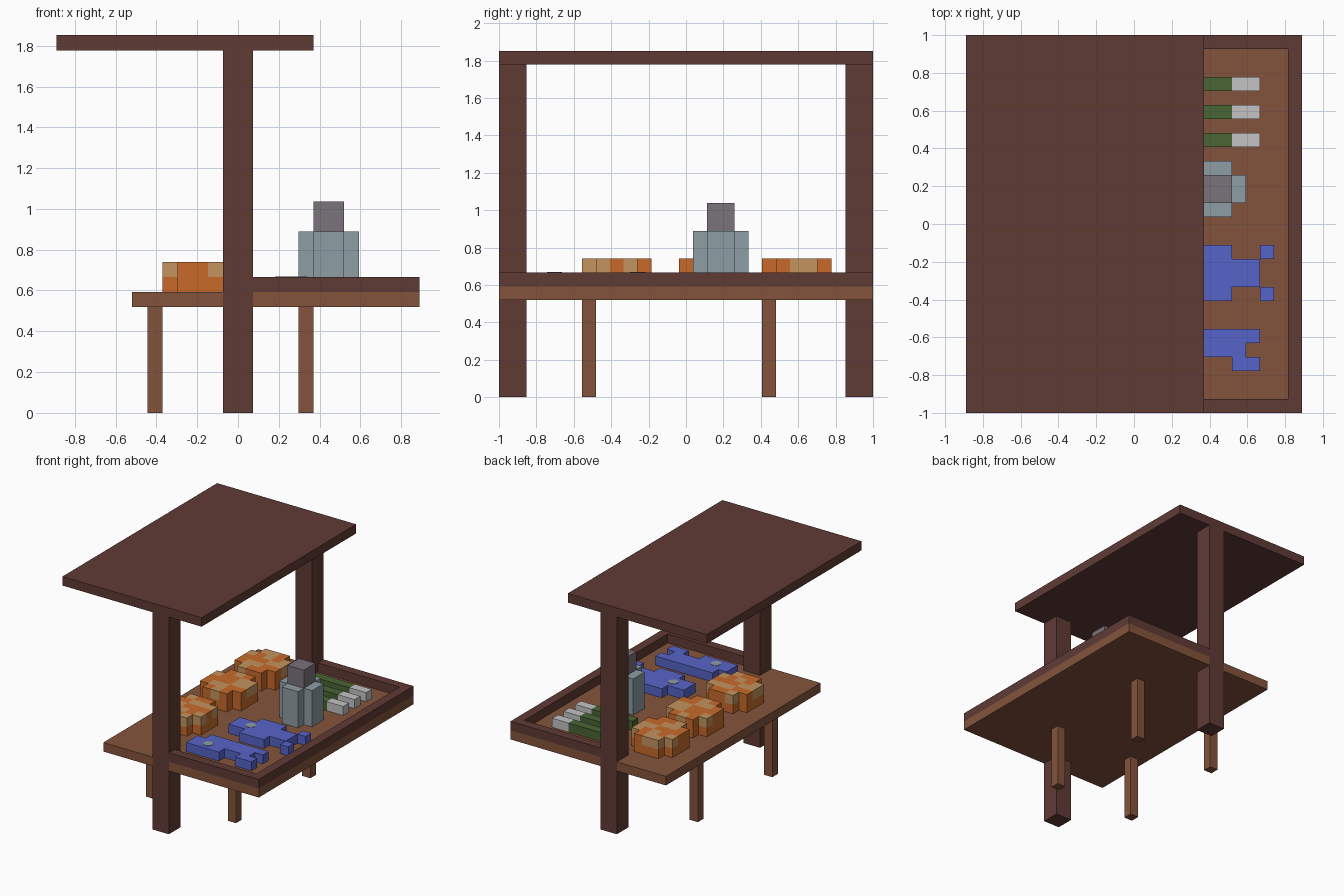
import bpy, bmesh, math
from mathutils import Vector

cube = bpy.data.objects.get("Cube")
if cube:
    bpy.data.objects.remove(cube, do_unlink=True)

U = 2 / 27                                # size of one block
ORIGIN = Vector((-12 * U, -13.5 * U, 0))  # corner of the block grid


def material(name, rgb):
    """Flat material from 0-255 display values, stored as linear."""
    lin = [((c / 255 + 0.055) / 1.055) ** 2.4 for c in rgb] + [1]
    m = bpy.data.materials.new(name)
    m.use_nodes = True
    m.diffuse_color = lin
    bsdf = m.node_tree.nodes["Principled BSDF"]
    bsdf.inputs["Base Color"].default_value = lin
    bsdf.inputs["Roughness"].default_value = 0.9
    return m


DARK = material("dark wood", (96, 59, 53))
WOOD = material("light wood", (132, 84, 60))
ORANGE = material("orange crust", (200, 106, 42))
TAN = material("tan crust", (196, 147, 94))
BLUE = material("fish blue", (87, 100, 200))
GREEN = material("leaf green", (72, 101, 52))
WHITE = material("stalk white", (196, 196, 196))
STEEL = material("pale steel", (141, 157, 164))
STONE = material("purple grey", (122, 115, 122))

SIDES = {
    (1, 0, 0): ((1, 0, 0), (1, 1, 0), (1, 1, 1), (1, 0, 1)),
    (-1, 0, 0): ((0, 0, 0), (0, 0, 1), (0, 1, 1), (0, 1, 0)),
    (0, 1, 0): ((0, 1, 0), (0, 1, 1), (1, 1, 1), (1, 1, 0)),
    (0, -1, 0): ((0, 0, 0), (1, 0, 0), (1, 0, 1), (0, 0, 1)),
    (0, 0, 1): ((0, 0, 1), (1, 0, 1), (1, 1, 1), (0, 1, 1)),
    (0, 0, -1): ((0, 0, 0), (0, 1, 0), (1, 1, 0), (1, 0, 0)),
}


def box(x0, x1, y0, y1, z0, z1, slot=0):
    """Blocks filling a range of the grid."""
    return {(x, y, z): slot for x in range(x0, x1)
            for y in range(y0, y1) for z in range(z0, z1)}


def join(*parts):
    cells = {}
    for p in parts:
        cells.update(p)
    return cells


def build(name, cells, *mats):
    """Skin the outside of a set of blocks and merge its flat faces."""
    bm = bmesh.new()
    for cell, slot in cells.items():
        for d, corners in SIDES.items():
            if tuple(a + b for a, b in zip(cell, d)) in cells:
                continue
            face = bm.faces.new([bm.verts.new(ORIGIN + U * (Vector(cell) + Vector(c)))
                                 for c in corners])
            face.material_index = slot
    bmesh.ops.remove_doubles(bm, verts=bm.verts, dist=U * 0.01)
    bmesh.ops.dissolve_limit(bm, angle_limit=math.radians(1), verts=bm.verts,
                             edges=bm.edges, delimit={'MATERIAL'})
    mesh = bpy.data.meshes.new(name)
    bm.to_mesh(mesh)
    bm.free()
    for m in mats:
        mesh.materials.append(m)
    obj = bpy.data.objects.new(name, mesh)
    bpy.context.collection.objects.link(obj)
    return obj


# Roof and its two posts
build("roof", box(0, 17, 0, 27, 24, 25), DARK)
posts = [box(11, 13, y, y + 2, 0, 24) for y in (0, 25)]
for side, post in zip(("front", "back"), posts):
    build(side + "_post", post, DARK)

# Table board, cut around the posts
board = box(5, 24, 0, 27, 7, 8)
for cell in join(*posts):
    board.pop(cell, None)
build("table_top", board, WOOD)

# Raised rim around the left half of the table
build("table_rim", join(box(13, 24, 0, 1, 8, 9), box(13, 24, 26, 27, 8, 9),
                        box(23, 24, 0, 27, 8, 9)), DARK)

# Table legs
for x, xs in ((6, "right"), (16, "left")):
    for y, ys in ((6, "front"), (19, "back")):
        build(f"{ys}_{xs}_leg", box(x, x + 1, y, y + 1, 0, 7), WOOD)

# Loaves: rounded crosses with tan patches (t) in the upper layer
LOAVES = {
    6: (" oot ", "totot", "ttooo", "oottt", " too "),
    13: (" oto ", "ottoo", "oootto"[:5], "toott", " oto "),
    19: (" too ", "ottoo", "ooott", "totot", " tto "),
}
for n, (y0, rows) in enumerate(LOAVES.items(), 1):
    loaf = {}
    for j, row in enumerate(rows):
        for i, c in enumerate(row):
            if c != " ":
                loaf[(7 + i, y0 + j, 8)] = 0
                loaf[(7 + i, y0 + j, 9)] = int(c == "t")
    build(f"loaf_{n}", loaf, ORANGE, TAN)

# Jug: cross-shaped body and a square neck
build("jug_body", join(box(17, 19, 14, 18, 8, 12), box(16, 20, 15, 17, 8, 12)), STEEL)
build("jug_neck", box(17, 19, 15, 17, 12, 14), STONE)

# Leeks: green leaves with white stalks
for n, y in enumerate((19, 21, 23), 1):
    build(f"leek_{n}", join(box(14, 19, y, y + 1, 8, 9),
                            box(19, 21, y, y + 1, 8, 9, 1)), GREEN, WHITE)

# Fish with split tails
build("fish_1", join(box(13, 17, 3, 5, 8, 9), box(14, 20, 4, 6, 8, 9),
                     box(20, 21, 5, 6, 8, 9), box(19, 21, 3, 4, 8, 9)), BLUE)
build("fish_2", join(box(14, 21, 9, 11, 8, 9), box(16, 19, 8, 12, 8, 9),
                     box(21, 22, 8, 9, 8, 9), box(21, 22, 11, 12, 8, 9)), BLUE)

# Fish eyes: thin eight-sided plates
for n, (x, y) in enumerate(((15, 4), (16, 10)), 1):
    bpy.ops.mesh.primitive_cylinder_add(vertices=8, radius=0.55 * U, depth=0.006,
                                        location=ORIGIN + U * Vector((x, y, 9)))
    eye = bpy.context.object
    eye.name = f"fish_eye_{n}"
    eye.data.materials.append(STEEL)
